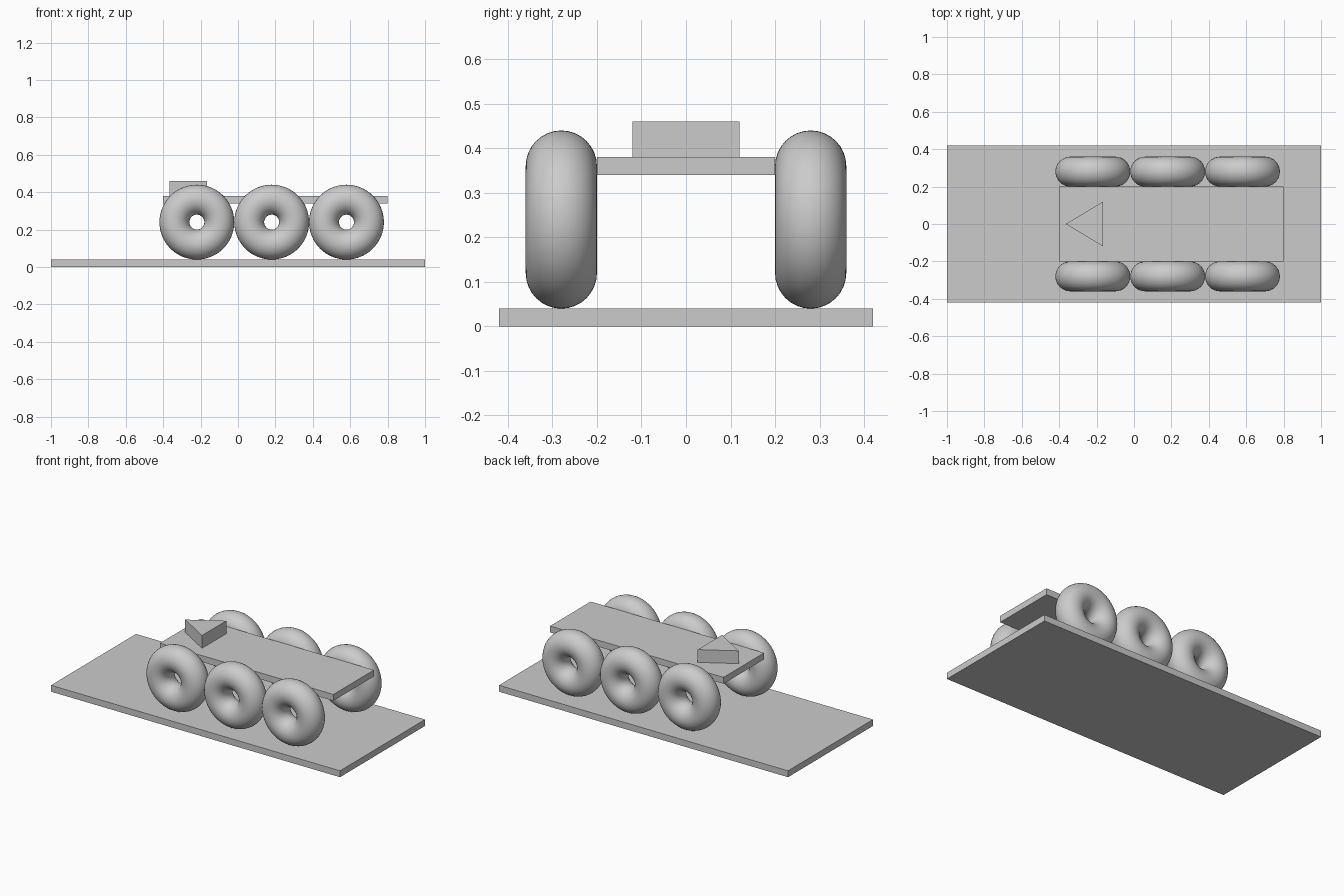
import bpy
import bmesh
from math import pi

cube = bpy.data.objects.get("Cube")
if cube:
    bpy.data.objects.remove(cube, do_unlink=True)

# One plain grey for everything
grey = bpy.data.materials.new("plain grey")
grey.use_nodes = True
grey.diffuse_color = (0.6, 0.6, 0.6, 1)
grey.node_tree.nodes["Principled BSDF"].inputs["Base Color"].default_value = (0.6, 0.6, 0.6, 1)


def prism(name, outline, bottom, top):
    """Flat outline (counter-clockwise) extruded upwards."""
    bm = bmesh.new()
    face = bm.faces.new([bm.verts.new((x, y, bottom)) for x, y in outline])
    raised = bmesh.ops.extrude_face_region(bm, geom=[face])["geom"]
    verts = [v for v in raised if isinstance(v, bmesh.types.BMVert)]
    bmesh.ops.translate(bm, verts=verts, vec=(0, 0, top - bottom))
    bmesh.ops.recalc_face_normals(bm, faces=bm.faces)
    mesh = bpy.data.meshes.new(name)
    bm.to_mesh(mesh)
    bm.free()
    mesh.materials.append(grey)
    obj = bpy.data.objects.new(name, mesh)
    bpy.context.collection.objects.link(obj)


def slab(name, x0, x1, half_width, bottom, top):
    w = half_width
    prism(name, [(x0, -w), (x1, -w), (x1, w), (x0, w)], bottom, top)


# Ground plate, deck and triangular pointer
slab("ground_plate", -1, 1, 0.42, 0, 0.04)
slab("deck", -0.4, 0.8, 0.2, 0.34, 0.38)
prism("pointer", [(-0.365, 0), (-0.165, -0.12), (-0.165, 0.12)], 0.38, 0.46)

# Three ring wheels on each side
for side, y in (("front", -0.28), ("back", 0.28)):
    for i in range(3):
        bpy.ops.mesh.primitive_torus_add(
            major_segments=64, minor_segments=32,
            major_radius=0.12, minor_radius=0.08,
            location=(-0.22 + 0.4 * i, y, 0.24), rotation=(pi / 2, 0, 0))
        wheel = bpy.context.object
        wheel.name = f"{side}_wheel_{i + 1}"
        wheel.data.materials.append(grey)
        bpy.ops.object.shade_smooth()
